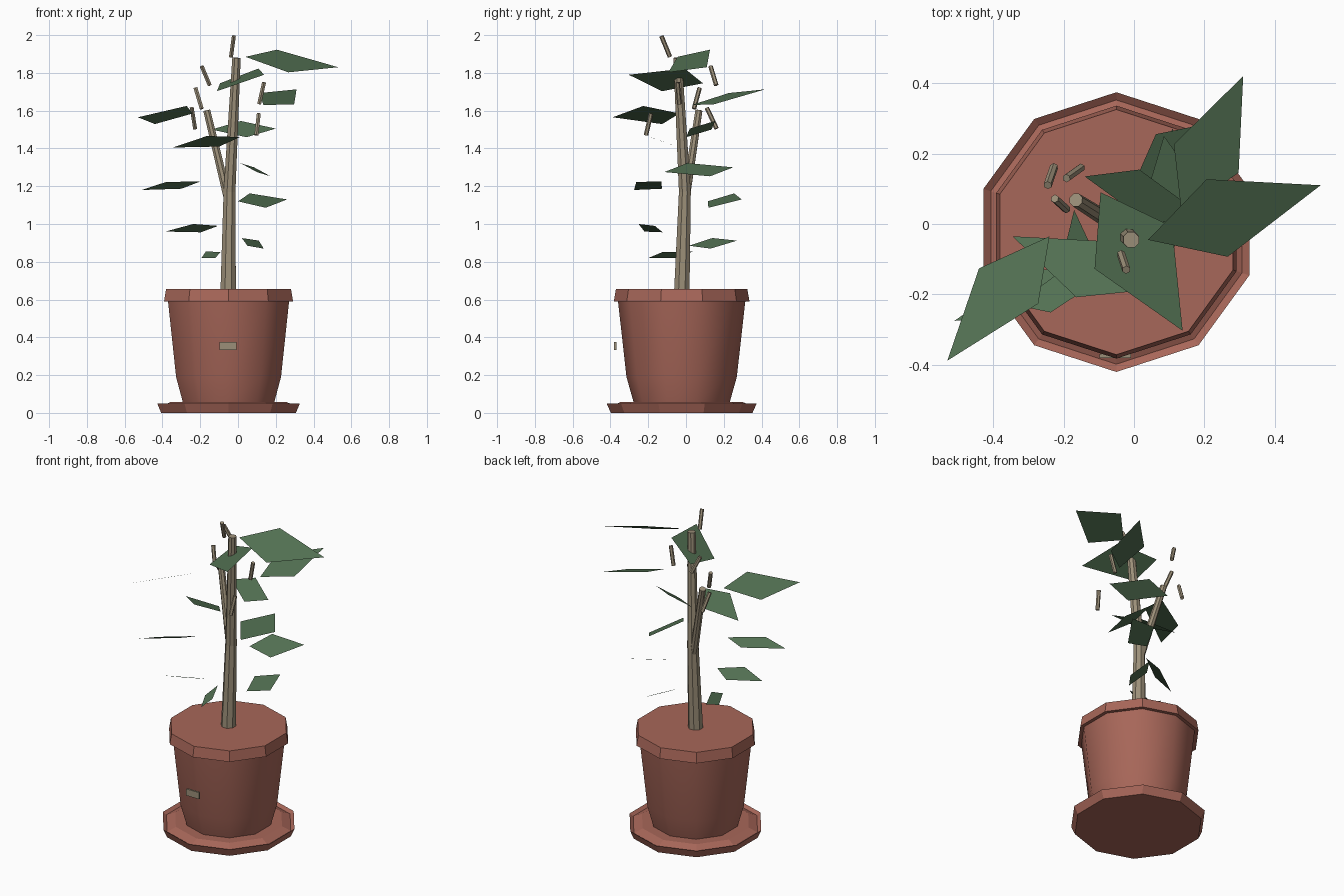
import bpy, bmesh, math
from mathutils import Vector

if "Cube" in bpy.data.objects:
    bpy.data.objects.remove(bpy.data.objects["Cube"])


def make_material(name, rgb):
    mat = bpy.data.materials.new(name)
    mat.use_nodes = True
    color = (*rgb, 1)
    mat.diffuse_color = color
    mat.node_tree.nodes["Principled BSDF"].inputs["Base Color"].default_value = color
    return mat


terracotta = make_material("terracotta", (.39, .135, .1))
bark = make_material("bark", (.33, .275, .19))
leaf_green = make_material("leaf green", (.085, .163, .085))

POT_CENTRE = Vector((-.05, -.023, 0))


def finish(name, bm, mat, smooth=False):
    """Turn a bmesh into a named, coloured object."""
    mesh = bpy.data.meshes.new(name)
    bm.to_mesh(mesh)
    bm.free()
    mesh.materials.append(mat)
    for poly in mesh.polygons:
        poly.use_smooth = smooth
    obj = bpy.data.objects.new(name, mesh)
    bpy.context.collection.objects.link(obj)
    return obj


def bridge(bm, lower, upper):
    count = len(lower)
    for i in range(count):
        j = (i + 1) % count
        bm.faces.new((lower[i], lower[j], upper[j], upper[i]))


def lathe(name, profile, mat, sides=10, cap_start=False, cap_end=False, smooth=False):
    """Revolve (radius, height) points around the pot axis, with a corner to the back."""
    bm = bmesh.new()
    rings = []
    for radius, height in profile:
        ring = []
        for i in range(sides):
            angle = math.pi / 2 + math.tau * i / sides
            offset = Vector((radius * math.cos(angle), radius * math.sin(angle), height))
            ring.append(bm.verts.new(POT_CENTRE + offset))
        rings.append(ring)
    for lower, upper in zip(rings, rings[1:]):
        bridge(bm, lower, upper)
    if cap_start:
        bm.faces.new(rings[0][::-1])
    if cap_end:
        bm.faces.new(rings[-1])
    return finish(name, bm, mat, smooth)


def stem(name, points, radii, sides=8):
    """Tapered prism through a few points, closed at both ends."""
    bm = bmesh.new()
    points = [Vector(p) for p in points]
    axis = (points[-1] - points[0]).normalized()
    side = axis.cross(Vector((0, 1, 0))).normalized()
    other = axis.cross(side)
    rings = []
    for point, radius in zip(points, radii):
        ring = []
        for i in range(sides):
            angle = math.tau * (i + .5) / sides
            ring.append(bm.verts.new(point + radius * (math.cos(angle) * side + math.sin(angle) * other)))
        rings.append(ring)
    for lower, upper in zip(rings, rings[1:]):
        bridge(bm, lower, upper)
    bm.faces.new(rings[0][::-1])
    bm.faces.new(rings[-1])
    return finish(name, bm, bark)


def leaf(name, base, tip, half, widest=.4):
    """Flat kite: widest part of the way from base to tip, half = half-width vector."""
    base, tip, half = Vector(base), Vector(tip), Vector(half)
    middle = base.lerp(tip, widest)
    bm = bmesh.new()
    face = bm.faces.new([bm.verts.new(p) for p in (base, middle + half, tip, middle - half)])
    face.normal_update()
    if face.normal.z < 0:
        face.normal_flip()
    return finish(name, bm, leaf_green)


# Saucer with a sloping lip and a raised inner floor
lathe("saucer", [(.375, 0), (.397, .05), (.375, .035), (.322, .058), (.25, .058)],
      terracotta, cap_start=True, cap_end=True)

# Pot: smooth tapering body, faceted collar closed with earth on top
lathe("pot_body", [(.254, .055), (.292, .19), (.338, .6)], terracotta, smooth=True)
lathe("pot_rim", [(.33, .59), (.359, .59), (.348, .655)], terracotta, cap_end=True)

# Small plain plate standing just in front of the pot
bm = bmesh.new()
bmesh.ops.create_cube(bm, size=1)
bmesh.ops.scale(bm, vec=(.09, .012, .042), verts=bm.verts)
bmesh.ops.translate(bm, vec=(-.053, -.375, .354), verts=bm.verts)
finish("front_plate", bm, bark)

# Trunk and its fork
stem("trunk", [(-.052, -.022, .65), (-.045, -.006, 1.17), (-.008, -.045, 1.88)], [.044, .034, .024])
stem("side_branch", [(-.052, -.003, 1.13), (-.165, .068, 1.6)], [.024, .02])

# Loose twigs: lower end, upper end
twigs = [
    ((-.037, -.085, 1.885), (-.022, -.13, 1.995)),
    ((-.15, .16, 1.735), (-.192, .13, 1.835)),
    ((-.192, .042, 1.61), (-.225, .072, 1.72)),
    ((-.227, .162, 1.505), (-.245, .11, 1.615)),
    ((.112, -.035, 1.635), (.138, -.045, 1.75)),
    ((.097, -.212, 1.47), (.11, -.185, 1.585)),
]
for number, ends in enumerate(twigs, 1):
    stem(f"twig_{number}", ends, [.012, .012], sides=6)

# Leaves, from the crown down
leaf("leaf_crown_left", (.04, -.045, 1.885), (.53, .11, 1.83), (-.03, .11, .06))
leaf("leaf_crown_front", (-.095, .09, 1.745), (.138, -.303, 1.79), (.11, .06, .06))
leaf("leaf_upper_back", (.135, .03, 1.63), (.31, .42, 1.713), (.092, -.04, -.03))
leaf("leaf_upper_right", (-.24, -.035, 1.585), (-.53, -.388, 1.565), (.084, -.05, .048))
leaf("leaf_upper_inner", (-.14, .135, 1.5), (.2, .02, 1.505), (-.015, .077, .043), .5)
leaf("leaf_middle_front", (.01, -.19, 1.46), (-.345, -.035, 1.405), (.032, .08, -.028))
leaf("leaf_middle_left", (.1, -.115, 1.275), (.085, .25, 1.3), (.08, .06, -.035), .5)
leaf("leaf_middle_right", (-.2, -.13, 1.225), (-.51, -.275, 1.18), (-.04, -.068, .018), .45)
leaf("leaf_middle_back", (0, .115, 1.12), (.26, .295, 1.13), (-.042, .068, .038))
leaf("leaf_lower_right", (-.105, -.165, .99), (-.385, -.22, .96), (-.02, -.064, .022))
leaf("leaf_lower_back", (.05, .015, .885), (.11, .27, .912), (-.058, .005, .028), .47)
leaf("leaf_lowest", (-.12, -.2, .82), (-.17, .04, .855), (.05, -.035, .015), .46)
